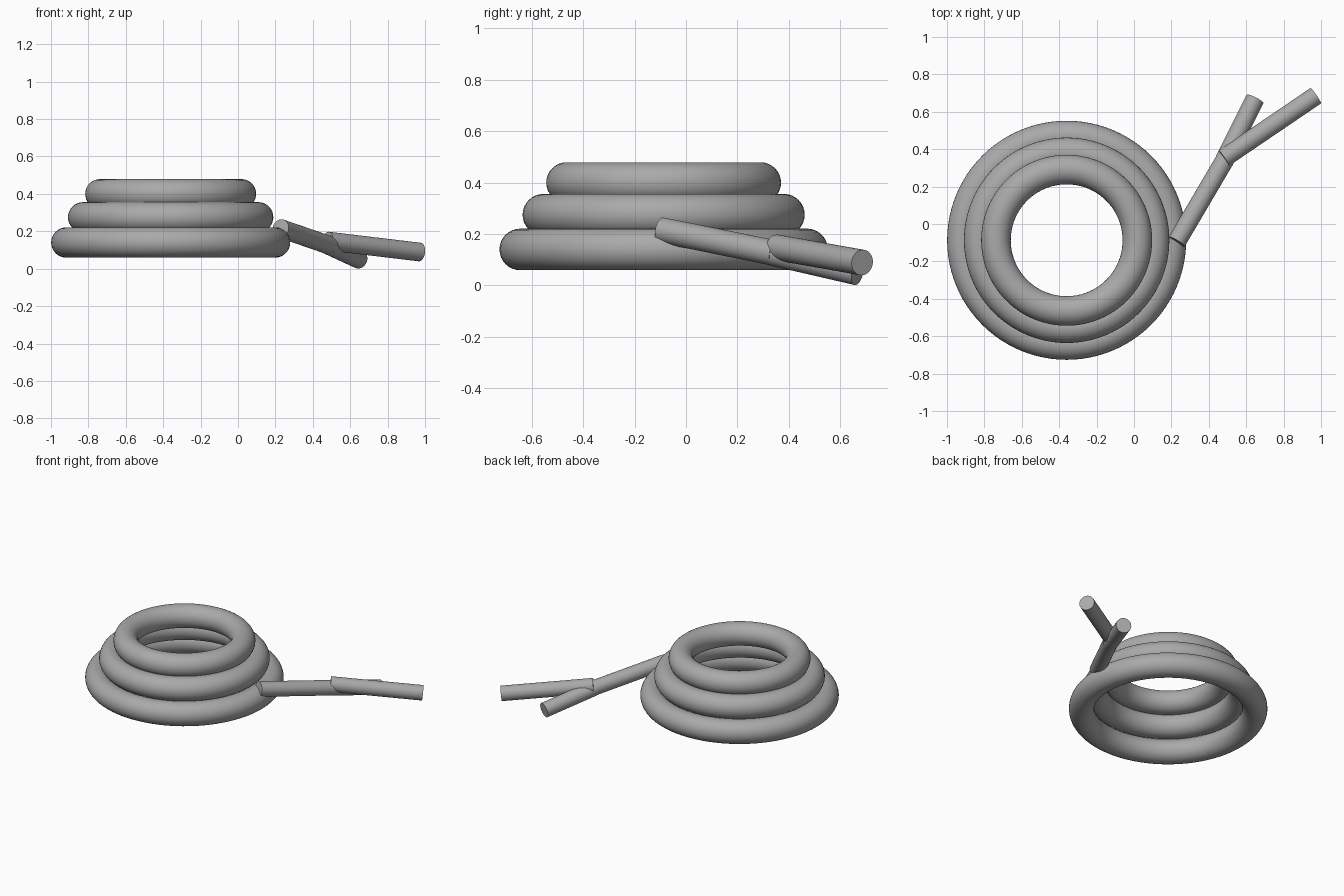
import bpy
from mathutils import Vector

if "Cube" in bpy.data.objects:
    bpy.data.objects.remove(bpy.data.objects["Cube"])

grey = bpy.data.materials.new("plain_grey")
grey.diffuse_color = (0.4, 0.4, 0.4, 1)
grey.use_nodes = True
grey.node_tree.nodes["Principled BSDF"].inputs["Base Color"].default_value = grey.diffuse_color


def finish(name, angle=0.7):
    ob = bpy.context.object
    ob.name = name
    ob.data.materials.append(grey)
    bpy.ops.object.shade_smooth_by_angle(angle=angle)
    return ob


def ring(name, major, minor, z):
    bpy.ops.mesh.primitive_torus_add(
        major_radius=major, minor_radius=minor,
        major_segments=96, minor_segments=32, location=(-0.36, -0.087, z))
    return finish(name)


def rod(name, start, end, radius=0.05):
    a, b = Vector(start), Vector(end)
    d = b - a
    bpy.ops.mesh.primitive_cylinder_add(
        vertices=32, radius=radius, depth=d.length, location=(a + b) / 2,
        rotation=d.to_track_quat('Z', 'Y').to_euler())
    return finish(name)


# Stacked coils, shrinking upwards
ring("lower_coil", 0.558, 0.081, 0.14)
ring("middle_coil", 0.468, 0.081, 0.275)
ring("upper_coil", 0.378, 0.079, 0.40)

# Forked tail: one stem and two prongs
rod("stem", (0.228, -0.095, 0.215), (0.49, 0.35, 0.125))
rod("inner_prong", (0.482, 0.338, 0.126), (0.647, 0.668, 0.05))
rod("outer_prong", (0.48, 0.352, 0.148), (0.972, 0.686, 0.089))
